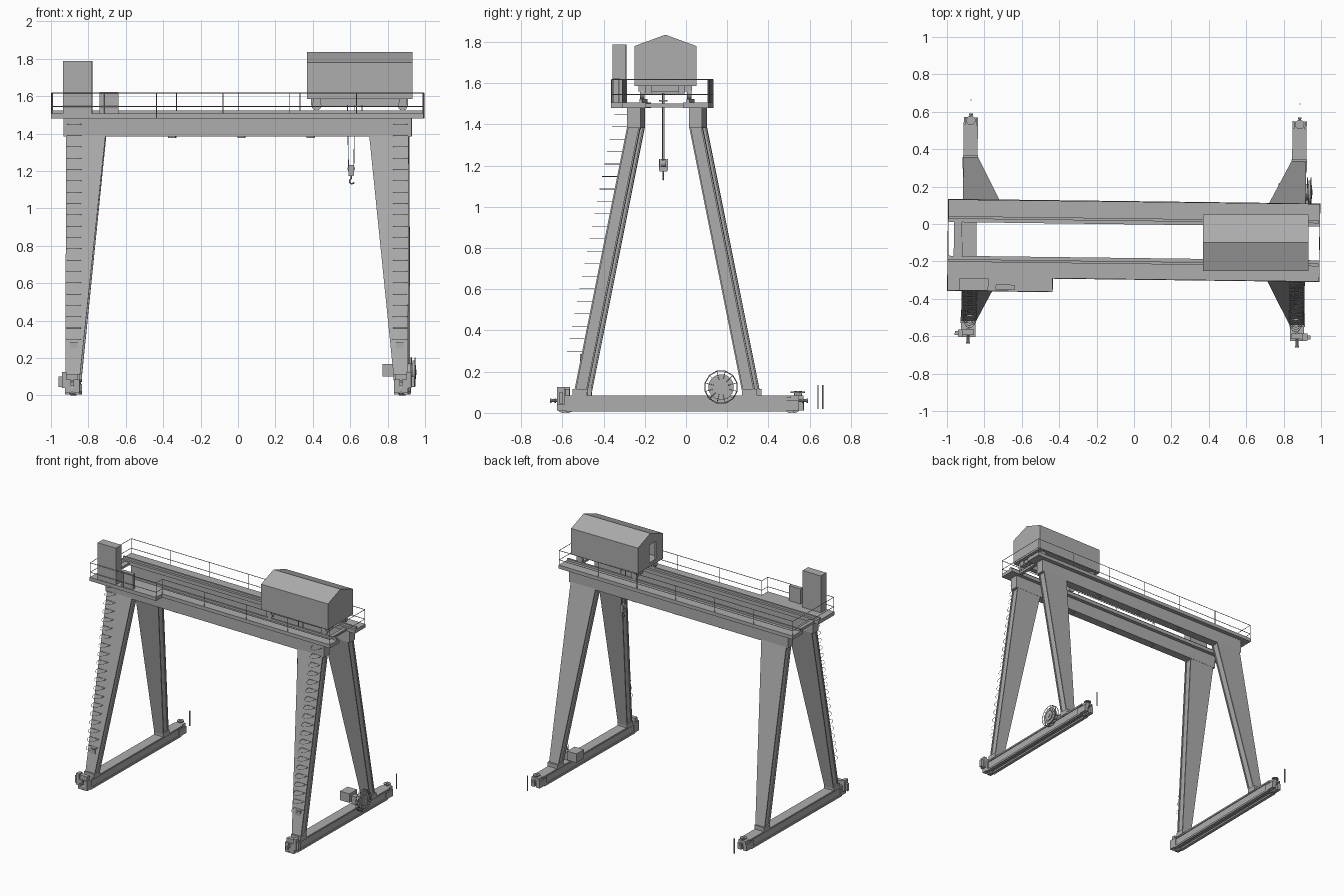
import bpy, bmesh, math
from mathutils import Vector

if "Cube" in bpy.data.objects:
    bpy.data.objects.remove(bpy.data.objects["Cube"])

SKEW = -0.0125   # whole gantry is turned very slightly; the trolley is not
YC = -0.092      # centre line between the girders
STEEL = bpy.data.materials.new("steel_grey")
STEEL.diffuse_color = (0.42, 0.42, 0.42, 1)
STEEL.use_nodes = True
STEEL.node_tree.nodes["Principled BSDF"].inputs["Base Color"].default_value = STEEL.diffuse_color


def place(name, me, skew):
    me.materials.clear()
    me.materials.append(STEEL)
    ob = bpy.data.objects.new(name, me)
    bpy.context.collection.objects.link(ob)
    if skew:
        ob.rotation_euler.z = SKEW
    return ob


def finish(name, bm, skew=True):
    bmesh.ops.recalc_face_normals(bm, faces=bm.faces)
    me = bpy.data.meshes.new(name)
    bm.to_mesh(me)
    bm.free()
    return place(name, me, skew)


def add_loft(bm, a, b):
    # solid between two rings of points
    va, vb = [bm.verts.new(p) for p in a], [bm.verts.new(p) for p in b]
    n = len(a)
    bm.faces.new(va)
    bm.faces.new(vb)
    for i in range(n):
        bm.faces.new((va[i], va[(i + 1) % n], vb[(i + 1) % n], vb[i]))


def rect(x0, x1, y0, y1, z):
    return [(x0, y0, z), (x1, y0, z), (x1, y1, z), (x0, y1, z)]


def boxes(name, items, skew=True):
    bm = bmesh.new()
    for x0, x1, y0, y1, z0, z1 in items:
        add_loft(bm, rect(x0, x1, y0, y1, z0), rect(x0, x1, y0, y1, z1))
    return finish(name, bm, skew)


def discs(name, items, axis, n=16, skew=True):
    # items: centre, radius, thickness
    bm = bmesh.new()
    for c, r, t in items:
        rings = []
        for s in (-t / 2, t / 2):
            ring = []
            for k in range(n):
                a = 2 * math.pi * (k + 0.5) / n
                u, v = r * math.cos(a), r * math.sin(a)
                off = {'X': (s, u, v), 'Y': (u, s, v), 'Z': (u, v, s)}[axis]
                ring.append(Vector(c) + Vector(off))
            rings.append(ring)
        add_loft(bm, *rings)
    return finish(name, bm, skew)


def rods(name, paths, r=0.0025, skew=True):
    # thin bars along polylines
    cu = bpy.data.curves.new(name + "_path", 'CURVE')
    cu.dimensions = '3D'
    cu.bevel_depth = r
    cu.bevel_resolution = 0
    cu.use_fill_caps = True
    for pts in paths:
        sp = cu.splines.new('POLY')
        sp.points.add(len(pts) - 1)
        for p, q in zip(sp.points, pts):
            p.co = (*q, 1)
    tmp = bpy.data.objects.new(name + "_tmp", cu)
    bpy.context.collection.objects.link(tmp)
    dg = bpy.context.evaluated_depsgraph_get()
    me = bpy.data.meshes.new_from_object(tmp.evaluated_get(dg))
    bpy.data.objects.remove(tmp)
    return place(name, me, skew)


# Tapered legs: recessed web between two cover plates
def leg(name, sx, sy):
    bm = bmesh.new()
    z0, z1 = 0.09, 1.39
    for d0, d1, inset in ((-0.032, -0.024, 0), (-0.024, 0.024, 0.008), (0.024, 0.032, 0)):
        def ring(inner, half, z):
            a, b = sx * (inner + inset), sx * (0.916 - inset)
            y0, y1 = YC + sy * (half + d0), YC + sy * (half + d1)
            return rect(a, b, y0, y1, z)
        add_loft(bm, ring(0.84, 0.41, z0), ring(0.705, 0.15, z1))
    finish(name, bm)


for sx, side in ((-1, "left"), (1, "right")):
    X = sx * 0.879
    for sy, end in ((-1, "front"), (1, "back")):
        leg(f"{side}_{end}_leg", sx, sy)
        y = YC + sy * 0.412
        boxes(f"{side}_{end}_leg_foot", [(X - .041, X + .041, y - .036, y + .036, .08, .115)])

    # Sill beam with flanges and end trucks
    boxes(f"{side}_sill_beam", [
        (X - .032, X + .032, -.56, .50, .018, .075),
        (X - .038, X + .038, -.57, .52, .073, .085),
        (X - .038, X - .014, -.57, .50, .006, .02),
        (X + .014, X + .038, -.57, .50, .006, .02),
        (X - .038, X - .006, -.615, -.555, .012, .085),
        (X + .006, X + .038, -.615, -.555, .012, .085),
        (X - .038, X - .008, .475, .56, .012, .062),
        (X + .008, X + .038, .475, .56, .012, .062),
        (X - .03, X + .03, .50, .56, .05, .085)])
    discs(f"{side}_travel_wheels", [((X, -.585, .03), .03, .02), ((X, .515, .03), .03, .02)], 'X')
    boxes(f"{side}_travel_motor", [
        (X + sx * .03, X + sx * .055, -.615, -.575, .04, .125),
        (X - .03, X + .03, -.605, -.575, .08, .115),
        (X + sx * .055, X + sx * .072, -.605, -.585, .045, .10)])
    discs(f"{side}_buffers", [((X, -.63, .06), .008, .04), ((X, .565, .06), .008, .03),
                              ((X, -.645, .06), .011, .008), ((X, .577, .06), .011, .008)], 'Y', 10)
    discs(f"{side}_brake_wheel", [((X, .543, .10), .025, .006), ((X, .543, .092), .008, .03)], 'Z')
    boxes(f"{side}_end_stop", [(X - .003, X + .003, .649, .655, .02, .135)])

    # Ladder hoops up the front leg
    hoops = []
    for i in range(20):
        z = 0.30 + i * 0.0605
        y = YC - (0.446 - 0.26 * (z - .09) / 1.3)
        hx = sx * 0.872
        hoops.append([(hx + .038 * math.cos(a), y - .07 * math.sin(a), z)
                      for a in [math.pi * k / 8 for k in range(9)]] + [(hx + .038, y, z)])
    rods(f"{side}_ladder_hoops", hoops, .0014)
    y = YC - .444 + .26 * .18 / 1.3
    boxes(f"{side}_leg_hatch", [(sx * .872 - .02, sx * .872 + .02, y - .004, y + .02, .25, .285)])

# Main girders with walkway and crane rail
for sy, end in ((-1, "front"), (1, "back")):
    def strip(x0, x1, a, b, z0, z1):
        ya, yb = sorted((YC + sy * a, YC + sy * b))
        return (x0, x1, ya, yb, z0, z1)
    boxes(f"{end}_girder", [strip(-.93, .93, .118, .182, 1.383, 1.48)]
          + [strip(x - .02, x + .02, .13, .17, 1.375, 1.384) for x in (-.35, .02, .39)])
    outer = .206 if sy < 0 else .214
    boxes(f"{end}_walkway", [strip(-.995, .995, .09, outer, 1.48, 1.507)])
    boxes(f"{end}_crane_rail", [strip(-.99, .99, .108, .122, 1.505, 1.523)])

boxes("end_ties", [(-.962, -.92, -.19, .0, 1.482, 1.50), (.90, .925, -.19, .0, 1.482, 1.50)])
boxes("side_platform", [(-.995, -.43, -.37, -.29, 1.48, 1.507)])

# Handrails around the outline, stepping out at the side platform
loop = [(-.993, .119), (.993, .119), (.993, -.295), (-.432, -.295), (-.432, -.367), (-.993, -.367), (-.993, .119)]
rails = [[(x, y, z) for x, y in loop] for z in (1.545, 1.617)]
posts = []
for (xa, ya), (xb, yb) in zip(loop, loop[1:]):
    n = max(1, round(math.hypot(xb - xa, yb - ya) / .34))
    for k in range(n):
        x, y = xa + (xb - xa) * k / n, ya + (yb - ya) * k / n
        posts.append([(x, y, 1.48), (x, y, 1.617)])
rods("handrails", rails, .0025)
rods("handrail_posts", posts, .0025)

# Electrical cabinets
boxes("tall_cabinet", [(-.93, -.775, -.366, -.30, 1.505, 1.787)])
boxes("low_cabinet", [(-.735, -.635, -.36, -.333, 1.505, 1.622)])

# Cable reel and its drive on the right sill
ry, rz = .182, .125
reel = [((.936, ry, rz), .062, .012), ((.918, ry, rz), .045, .03), ((.944, ry, rz), .038, .01),
        ((.946, ry, rz), .015, .012)]
discs("cable_reel", reel, 'X', 20)
rim, spokes = [], []
for x in (.924, .944):
    rim.append([(x, ry + .08 * math.cos(a), rz + .08 * math.sin(a))
                for a in [math.pi * (k + .5) / 6 for k in range(13)]])
    for k in range(12):
        a = math.pi * (k + .5) / 6
        spokes.append([(x, ry, rz), (x, ry + .08 * math.cos(a), rz + .08 * math.sin(a))])
rods("reel_rim", rim, .0025)
rods("reel_spokes", spokes, .0015)
boxes("reel_drive", [(.77, .85, .135, .225, .10, .168), (.85, .92, .16, .20, .08, .145)])

# Trolley house: gabled shell with a door opening in the left end
bm = bmesh.new()
prof = [(-.25, 1.585), (.05, 1.585), (.05, 1.78), (-.1, 1.835), (-.25, 1.78)]
add_loft(bm, [(.37, y, z) for y, z in prof], [(.933, y, z) for y, z in prof])
house = finish("trolley_house", bm, False)
bm = bmesh.new()
inner = [(-.24, 1.595), (.04, 1.595), (.04, 1.775), (-.1, 1.825), (-.24, 1.775)]
add_loft(bm, [(.38, y, z) for y, z in inner], [(.923, y, z) for y, z in inner])
room = finish("room_cutter", bm, False)
door = boxes("door_cutter", [(.35, .40, -.165, -.09, 1.61, 1.75)], False)
for cutter in (room, door):
    m = house.modifiers.new("cut", 'BOOLEAN')
    m.object = cutter
    m.solver = 'EXACT'
bpy.context.view_layer.update()
cut = bpy.data.meshes.new_from_object(house.evaluated_get(bpy.context.evaluated_depsgraph_get()))
house.modifiers.clear()
house.data = cut
for cutter in (room, door):
    bpy.data.objects.remove(cutter)

# Trolley frame and wheels
boxes("trolley_frame", [(.39, .91, -.20, -.165, 1.55, 1.588), (.39, .91, -.04, -.005, 1.55, 1.588),
                        (.40, .44, -.23, .03, 1.56, 1.588), (.86, .90, -.23, .03, 1.56, 1.588)], False)
discs("trolley_wheels", [((x, y, 1.549), .026, .022) for x in (.42, .88) for y in (-.212, .016)],
      'Y', 16, False)
boxes("hoist_beam", [(.56, .80, -.13, -.09, 1.512, 1.518), (.58, .64, -.17, -.035, 1.55, 1.588)], False)

# Hoist ropes, pulley block and hook
hx, hy = .605, -.11
rods("hoist_ropes", [[(hx + s * .02, hy + d, 1.56), (hx + s * .014, hy + d, 1.21)]
                     for s in (-1, 1) for d in (-.004, .004)], .002, False)
discs("block_sheave", [((hx, hy, 1.212), .02, .026)], 'Y', 14, False)
boxes("hook_block", [(hx - .014, hx + .014, hy - .022, hy - .015, 1.175, 1.232),
                     (hx - .014, hx + .014, hy + .015, hy + .022, 1.175, 1.232),
                     (hx - .013, hx + .013, hy - .018, hy + .018, 1.172, 1.19)], False)
hook = [(hx, hy, 1.18), (hx, hy, 1.163)]
hook += [(hx + .004 + .013 * math.cos(a), hy, 1.145 + .013 * math.sin(a))
         for a in [math.radians(110 + 28 * k) for k in range(9)]]
rods("hook", [hook], .004, False)
